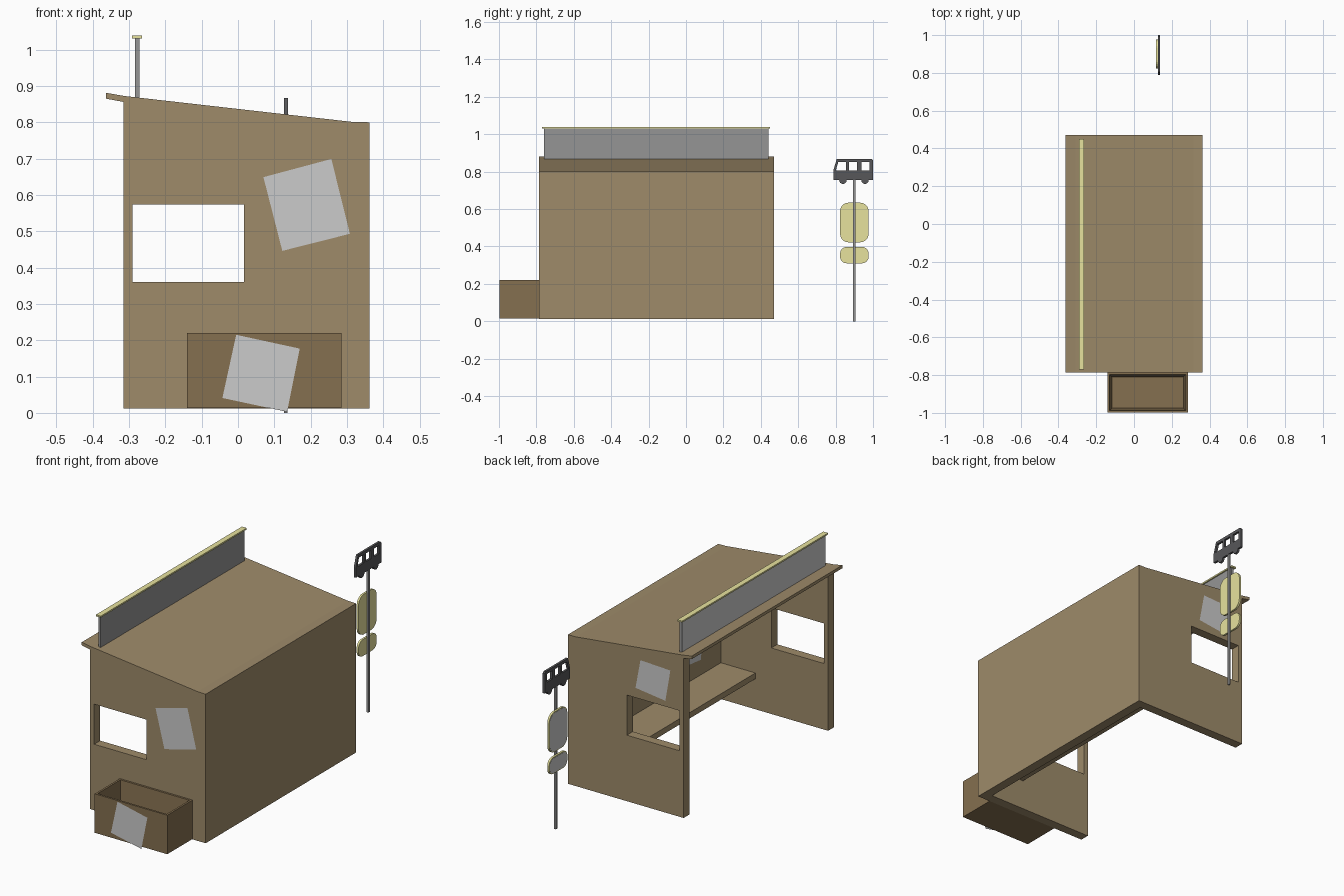
import bpy, bmesh
from math import sin, cos, pi
from mathutils import Vector

if "Cube" in bpy.data.objects:
    bpy.data.objects.remove(bpy.data.objects["Cube"])


def material(name, rgb):
    m = bpy.data.materials.new(name)
    m.diffuse_color = (*rgb, 1)
    m.use_nodes = True
    m.node_tree.nodes["Principled BSDF"].inputs["Base Color"].default_value = m.diffuse_color
    return m


BROWN = material("wall_brown", (0.342, 0.258, 0.144))
DARK_BROWN = material("bin_brown", (0.233, 0.16, 0.08))
YELLOW = material("sign_yellow", (0.80, 0.76, 0.34))
LIGHT_GREY = material("paper_grey", (0.60, 0.60, 0.60))
GREY = material("metal_grey", (0.30, 0.30, 0.30))
CHARCOAL = material("charcoal", (0.095, 0.095, 0.10))

# How a profile point (a, b) at depth d lands in the world
PLANES = {
    "xz": lambda a, b, d: Vector((a, d, b)),
    "yz": lambda a, b, d: Vector((d, a, b)),
}


def finish(name, bm, mat):
    mesh = bpy.data.meshes.new(name)
    bm.to_mesh(mesh)
    bm.free()
    ob = bpy.data.objects.new(name, mesh)
    bpy.context.collection.objects.link(ob)
    if mat:
        mesh.materials.append(mat)
    return ob


def prism(name, loops, plane, lo, hi, mat=None):
    """Extrude an outline (first loop) with optional holes (other loops)."""
    bm = bmesh.new()
    place = PLANES[plane]
    edges = []
    for loop in loops:
        vs = [bm.verts.new(place(a, b, lo)) for a, b in loop]
        if len(loops) == 1:
            bm.faces.new(vs)
        else:
            edges += [bm.edges.new((vs[i - 1], vs[i])) for i in range(len(vs))]
    if edges:
        bmesh.ops.triangle_fill(bm, edges=edges, use_beauty=True)
    ext = bmesh.ops.extrude_face_region(bm, geom=bm.faces[:], use_keep_orig=True)
    moved = [g for g in ext["geom"] if isinstance(g, bmesh.types.BMVert)]
    bmesh.ops.translate(bm, verts=moved, vec=place(0, 0, hi - lo))
    bmesh.ops.recalc_face_normals(bm, faces=bm.faces[:])
    return finish(name, bm, mat)


def rect(a0, a1, b0, b1):
    return [(a0, b0), (a1, b0), (a1, b1), (a0, b1)]


def box(name, x, y, z, mat=None):
    return prism(name, [rect(*x, *z)], "xz", *y, mat)


def rounded(a0, a1, b0, b1, r, n=6):
    pts = []
    corners = [(a1 - r, b1 - r), (a0 + r, b1 - r), (a0 + r, b0 + r), (a1 - r, b0 + r)]
    for q, (ca, cb) in enumerate(corners):
        for i in range(n + 1):
            t = (q + i / n) * pi / 2
            pts.append((ca + r * cos(t), cb + r * sin(t)))
    return pts


def sheet(name, corners, plane, depth, mat=LIGHT_GREY):
    bm = bmesh.new()
    bm.faces.new([bm.verts.new(PLANES[plane](a, b, depth)) for a, b in corners])
    return finish(name, bm, mat)


# Shelter shell: sloped-roof block, hollowed from the open side, with two windows
shell = prism("shelter_shell", [[
    (-0.315, 0.012), (0.362, 0.012), (0.362, 0.80), (0.315, 0.801),
    (-0.31, 0.872), (-0.363, 0.881), (-0.363, 0.865), (-0.315, 0.856)]],
    "xz", -0.787, 0.47, BROWN)
cutters = [
    prism("cavity_cutter", [[(-0.45, -0.1), (0.312, -0.1), (0.312, 0.78),
                             (-0.315, 0.853), (-0.45, 0.853)]], "xz", -0.737, 0.42),
    box("window_cutter", (-0.29, 0.017), (-0.9, 0.6), (0.361, 0.573)),
]
for c in cutters:
    c.hide_render = True
    mod = shell.modifiers.new(c.name, "BOOLEAN")
    mod.operation = "DIFFERENCE"
    mod.solver = "EXACT"
    mod.object = c
graph = bpy.context.evaluated_depsgraph_get()
baked = bpy.data.meshes.new_from_object(shell.evaluated_get(graph))
shell.modifiers.clear()
shell.data = baked
shell.data.materials.clear()
shell.data.materials.append(BROWN)
for c in cutters:
    bpy.data.objects.remove(c)

# Bench along the inside of the back wall
box("bench", (0.11, 0.314), (-0.739, 0.422), (0.173, 0.204), BROWN)

# Sign board standing on the roof, with a pale face and a cap strip
box("roof_board", (-0.284, -0.271), (-0.76, 0.44), (0.862, 1.032), GREY)
sheet("roof_board_face", rect(-0.758, 0.438, 0.87, 1.03), "yz", -0.2855)
box("roof_board_cap", (-0.292, -0.264), (-0.77, 0.45), (1.031, 1.039), YELLOW)

# Open-topped bin against the front wall, its inside tapering to the floor
bin_box = box("bin", (-0.14, 0.285), (-0.998, -0.787), (0.014, 0.22), DARK_BROWN)
bm = bmesh.new()
bm.from_mesh(bin_box.data)
top = max(bm.faces, key=lambda f: f.calc_center_median().z)
bmesh.ops.inset_region(bm, faces=[top], thickness=0.015)
inner = bmesh.ops.extrude_face_region(bm, geom=[top])
floor = [g for g in inner["geom"] if isinstance(g, bmesh.types.BMFace)]
bmesh.ops.translate(bm, verts=floor[0].verts[:], vec=(0, 0, -0.19))
centre = floor[0].calc_center_median()
for v in floor[0].verts:
    v.co.x -= 0.012 if v.co.x > centre.x else -0.012
    v.co.y -= 0.012 if v.co.y > centre.y else -0.012
if top.is_valid:
    bmesh.ops.delete(bm, geom=[top], context="FACES_ONLY")
bmesh.ops.recalc_face_normals(bm, faces=bm.faces[:])
bm.to_mesh(bin_box.data)
bm.free()

# Loose posters
sheet("bin_poster", [(-0.043, 0.041), (0.135, 0.003), (0.17, 0.177), (-0.005, 0.215)],
      "xz", -1.0)
sheet("front_poster", [(0.122, 0.446), (0.308, 0.493), (0.257, 0.699), (0.07, 0.649)],
      "xz", -0.789)
sheet("rear_poster", [(-0.035, 0.626), (-0.21, 0.604), (-0.239, 0.772), (-0.064, 0.78)],
      "xz", 0.472)
sheet("inside_poster", [(-0.38, 0.305), (-0.567, 0.285), (-0.59, 0.47), (-0.40, 0.49)],
      "yz", 0.31)

# Stop pole
box("stop_pole", (0.1265, 0.1365), (0.894, 0.906), (0.0, 0.76), GREY)

# Rounded stop plates with a grey face on the shelter's open side
for label, z0, z1, r in (("large", 0.422, 0.634, 0.045), ("small", 0.31, 0.397, 0.034)):
    prism(label + "_plate", [rounded(0.824, 0.976, z0, z1, r)], "yz", 0.117, 0.128, YELLOW)
    prism(label + "_plate_face",
          [rounded(0.829, 0.971, z0 + 0.005, z1 - 0.005, r - 0.005)],
          "yz", 0.116, 0.12, LIGHT_GREY)

# Bus-shaped topper with wheel bumps and three windows
outline = [(1.0, 0.754), (1.0, 0.86), (0.993, 0.867), (0.806, 0.867),
           (0.788, 0.808), (0.788, 0.754)]
for wheel_y in (0.839, 0.957):
    outline += [(wheel_y - 0.02 * cos(t * pi / 8), 0.754 - 0.02 * sin(t * pi / 8))
                for t in range(9)]
windows = [[(0.801, 0.807), (0.855, 0.807), (0.855, 0.851), (0.814, 0.851)],
           rect(0.871, 0.914, 0.807, 0.851), rect(0.937, 0.982, 0.807, 0.851)]
prism("bus_topper", [outline] + windows, "yz", 0.126, 0.138, CHARCOAL)
